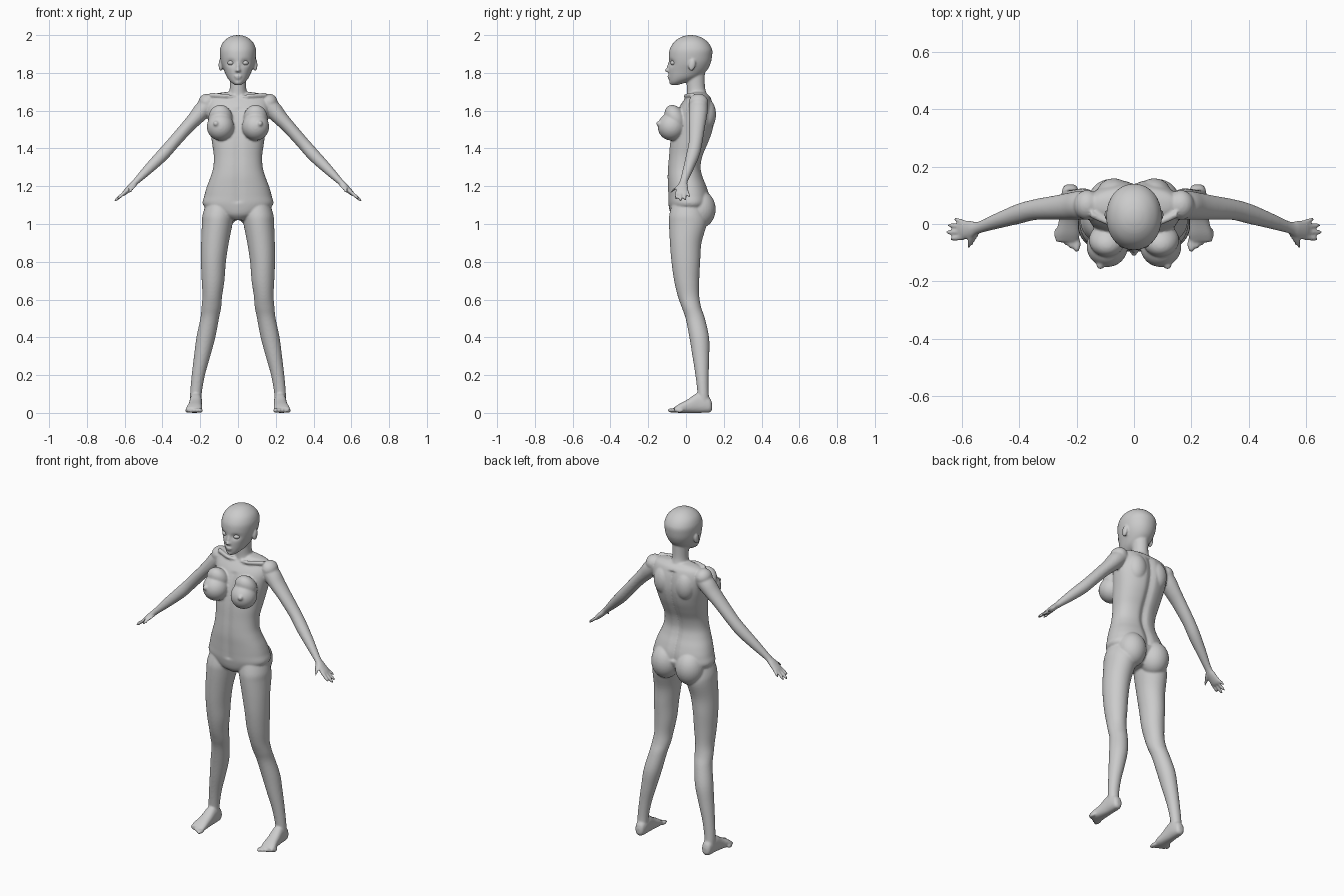
import bpy, bmesh, math
from mathutils import Vector, Matrix

X, Y, Z = Vector((1, 0, 0)), Vector((0, 1, 0)), Vector((0, 0, 1))
parts = []


def finish(bm, name, keep=False):
    bmesh.ops.recalc_face_normals(bm, faces=bm.faces)
    me = bpy.data.meshes.new(name)
    bm.to_mesh(me)
    bm.free()
    ob = bpy.data.objects.new(name, me)
    bpy.context.collection.objects.link(ob)
    if not keep:
        parts.append(ob)
    return ob


def spline(secs, steps):
    """Catmull-Rom through the sections."""
    p = [secs[0]] + list(secs) + [secs[-1]]
    out = []
    for i in range(1, len(p) - 2):
        for k in range(steps):
            t = k / steps
            out.append([0.5 * (2 * b + (c - a) * t + (2 * a - 5 * b + 4 * c - d) * t * t
                               + (3 * b - a - 3 * c + d) * t ** 3)
                        for a, b, c, d in zip(p[i - 1], p[i], p[i + 1], p[i + 2])])
    return out + [list(secs[-1])]


def loft(name, secs, u, v, n=2.0, segs=40, steps=5, shape=None):
    """Sections are (x, y, z, radius along u, radius along v)."""
    bm = bmesh.new()
    rings = []
    for x, y, z, ru, rv in spline(secs, steps):
        ring = []
        for k in range(segs):
            a = 2 * math.pi * k / segs
            c, s = math.cos(a), math.sin(a)
            co = (Vector((x, y, z)) + u * math.copysign(abs(c) ** (2 / n), c) * max(ru, .001)
                  + v * math.copysign(abs(s) ** (2 / n), s) * max(rv, .001))
            if shape:
                shape(co)
            ring.append(bm.verts.new(co))
        rings.append(ring)
    for a, b in zip(rings, rings[1:]):
        for k in range(segs):
            j = (k + 1) % segs
            bm.faces.new((a[k], a[j], b[j], b[k]))
    bm.faces.new(rings[0])
    bm.faces.new(rings[-1])
    return finish(bm, name)


def stack(rows):
    """Rows (x, z, half width, front y, back y) become horizontal sections."""
    return [(x, (f + b) / 2, z, w, (b - f) / 2) for x, z, w, f, b in rows]


def blob(name, loc, r, tilt=0, keep=False):
    bm = bmesh.new()
    m = Matrix.Translation(loc) @ Matrix.Rotation(tilt, 4, 'X') @ Matrix.Diagonal((*r, 1))
    bmesh.ops.create_uvsphere(bm, u_segments=32, v_segments=20, radius=1, matrix=m)
    return finish(bm, name, keep)


# torso with a spine groove and a navel line
def torso_shape(co):
    g = math.exp(-(co.x / .02) ** 2)
    if 1.12 < co.z < 1.66:
        co.y += -.014 * g if co.y > .04 else (.006 * g if co.y < -.04 else 0)


loft("torso", stack([
    (0, 1.02, .04, -.05, .07), (0, 1.05, .12, -.08, .10), (0, 1.10, .184, -.092, .125),
    (0, 1.15, .178, -.095, .125), (0, 1.20, .164, -.097, .11), (0, 1.25, .145, -.099, .09),
    (0, 1.30, .131, -.097, .08), (0, 1.36, .128, -.092, .09), (0, 1.42, .136, -.087, .115),
    (0, 1.48, .145, -.078, .138), (0, 1.55, .158, -.062, .152), (0, 1.62, .168, -.035, .147),
    (0, 1.67, .155, .0, .13), (0, 1.69, .12, .02, .11), (0, 1.70, .05, .03, .10)]),
    X, Y, n=2.25, segs=72, shape=torso_shape)

# neck
loft("neck", [(0, .06, 1.64, .07, .06), (0, .057, 1.69, .05, .052), (0, .052, 1.73, .043, .048),
              (0, .05, 1.82, .045, .05)], X, Y)


# head with eye sockets
def head_shape(co):
    if co.y < 0:
        d = ((abs(co.x) - .038) / .02) ** 2 + ((co.z - 1.853) / .015) ** 2
        co.y += .013 * math.exp(-d)


loft("head", stack([
    (0, 1.735, .015, -.075, -.045), (0, 1.75, .036, -.086, .0), (0, 1.775, .057, -.09, .065),
    (0, 1.81, .073, -.092, .108), (0, 1.85, .088, -.091, .13), (0, 1.89, .095, -.091, .138),
    (0, 1.925, .095, -.086, .138), (0, 1.96, .081, -.066, .118), (0, 1.985, .054, -.035, .087),
    (0, 1.997, .026, -.002, .054), (0, 2.0, .004, .022, .03)]),
    X, Y, n=2.1, segs=80, shape=head_shape)

# face
blob("nose_bridge", (0, -.09, 1.834), (.009, .011, .03), -.25)
blob("nose_tip", (0, -.1, 1.814), (.011, .012, .01))
blob("upper_lip", (0, -.09, 1.782), (.02, .009, .005))
blob("lower_lip", (0, -.088, 1.773), (.017, .009, .006))
blob("chin", (0, -.074, 1.75), (.02, .015, .014))

D = Vector((1, 0, 1)).normalized()     # across a hanging arm, in the front plane


def mirrored(secs, s):
    return [(s * q[0], *q[1:]) for q in secs]


# tips: base y, tip x, tip y, tip z, radius
fingers = {"index": (-.046, .638, -.052, 1.134, .009), "middle": (-.028, .654, -.029, 1.121, .009),
           "ring": (-.010, .648, -.004, 1.125, .0085), "little": (.006, .626, .018, 1.143, .0075)}

for s, side in ((1, "left"), (-1, "right")):
    # face sides
    blob(f"{side}_nostril", (s * .01, -.094, 1.811), (.007, .009, .007))
    blob(f"{side}_ear", (s * .092, .032, 1.842), (.011, .018, .033), -.2)
    blob(f"{side}_eye", (s * .037, -.064, 1.853), (.019, .019, .014), keep=True)
    # chest, shoulder and hip masses
    blob(f"{side}_breast", (s * .093, -.077, 1.515), (.072, .073, .073), .15)
    blob(f"{side}_upper_breast", (s * .093, -.056, 1.56), (.064, .052, .075), .5)
    blob(f"{side}_breast_tip", (s * .117, -.143, 1.532), (.014, .015, .014))
    blob(f"{side}_shoulder", (s * .163, .066, 1.643), (.047, .052, .047))
    blob(f"{side}_shoulder_blade", (s * .07, .105, 1.58), (.06, .054, .085))
    blob(f"{side}_buttock", (s * .08, .073, 1.078), (.082, .084, .1))
    loft(f"{side}_collarbone", mirrored([(.015, .005, 1.672, .008, .008), (.07, .0, 1.678, .011, .011),
         (.15, .035, 1.682, .014, .014)], s), Z, Y, segs=12)

    # leg
    loft(f"{side}_leg", mirrored(stack([
        (.095, 1.12, .07, -.07, .09), (.105, 1.05, .082, -.088, .105), (.11, 1.0, .081, -.09, .11),
        (.122, .90, .073, -.085, .082), (.13, .80, .066, -.077, .075), (.132, .70, .06, -.063, .07),
        (.136, .62, .052, -.044, .07), (.141, .56, .052, -.023, .08), (.15, .50, .049, -.002, .1),
        (.17, .40, .05, .018, .122), (.19, .30, .043, .034, .123), (.21, .20, .035, .05, .12),
        (.222, .11, .031, .06, .12), (.223, .05, .03, .06, .125)]), s), X, Y)
    # foot
    loft(f"{side}_foot", mirrored([
        (.222, .138, .034, .012, .016), (.222, .128, .04, .025, .036), (.222, .1, .048, .031, .047),
        (.223, .06, .052, .033, .052), (.226, .01, .036, .036, .036), (.231, -.035, .024, .042, .024),
        (.234, -.062, .016, .039, .013)], s), X, Z, n=2.4)
    for i in range(5):
        r = .014 if i == 0 else .0095
        blob(f"{side}_toe_{i + 1}", (s * (.2 + .0165 * i + (.003 if i else 0)), -.07 + .009 * i, .013),
             (r, .029 - .002 * i, .012))

    # arm and palm
    u = Vector((s * D.x, 0, D.z))
    loft(f"{side}_arm", mirrored([
        (.15, .065, 1.64, .045, .05), (.19, .065, 1.60, .046, .05), (.225, .062, 1.56, .040, .047),
        (.27, .058, 1.512, .035, .042), (.345, .05, 1.427, .033, .036), (.4, .036, 1.365, .033, .035),
        (.47, .013, 1.295, .027, .028), (.54, -.012, 1.225, .017, .021), (.567, -.019, 1.198, .016, .03),
        (.597, -.021, 1.168, .013, .034), (.61, -.02, 1.155, .008, .03)], s), u, Y)
    # fingers and thumb
    for f, (y0, x1, y1, z1, r) in fingers.items():
        a, b = Vector((.59, y0, 1.175)), Vector((x1, y1, z1))
        loft(f"{side}_{f}_finger", mirrored([(*a.lerp(b, t), r * k, r * k) for t, k in
             ((0, 1), (.5, 1), (.85, .9), (1, .35))], s), u, Y, segs=16)
    loft(f"{side}_thumb", mirrored([
        (.548, -.025, 1.212, .012, .013), (.562, -.052, 1.192, .011, .012),
        (.572, -.072, 1.175, .009, .009), (.577, -.084, 1.165, .004, .004)], s), u, X * s, segs=16)

# fuse everything into one smooth skin
with bpy.context.temp_override(active_object=parts[0], object=parts[0],
                               selected_objects=parts, selected_editable_objects=parts):
    bpy.ops.object.join()
body = parts[0]
body.name = "body"
rm = body.modifiers.new("skin", 'REMESH')
rm.mode = 'VOXEL'
rm.voxel_size = .0055
rm.use_smooth_shade = True
sm = body.modifiers.new("soften", 'SMOOTH')
sm.factor = .5
sm.iterations = 4
for ob in bpy.context.collection.objects:
    for p in ob.data.polygons:
        p.use_smooth = True
